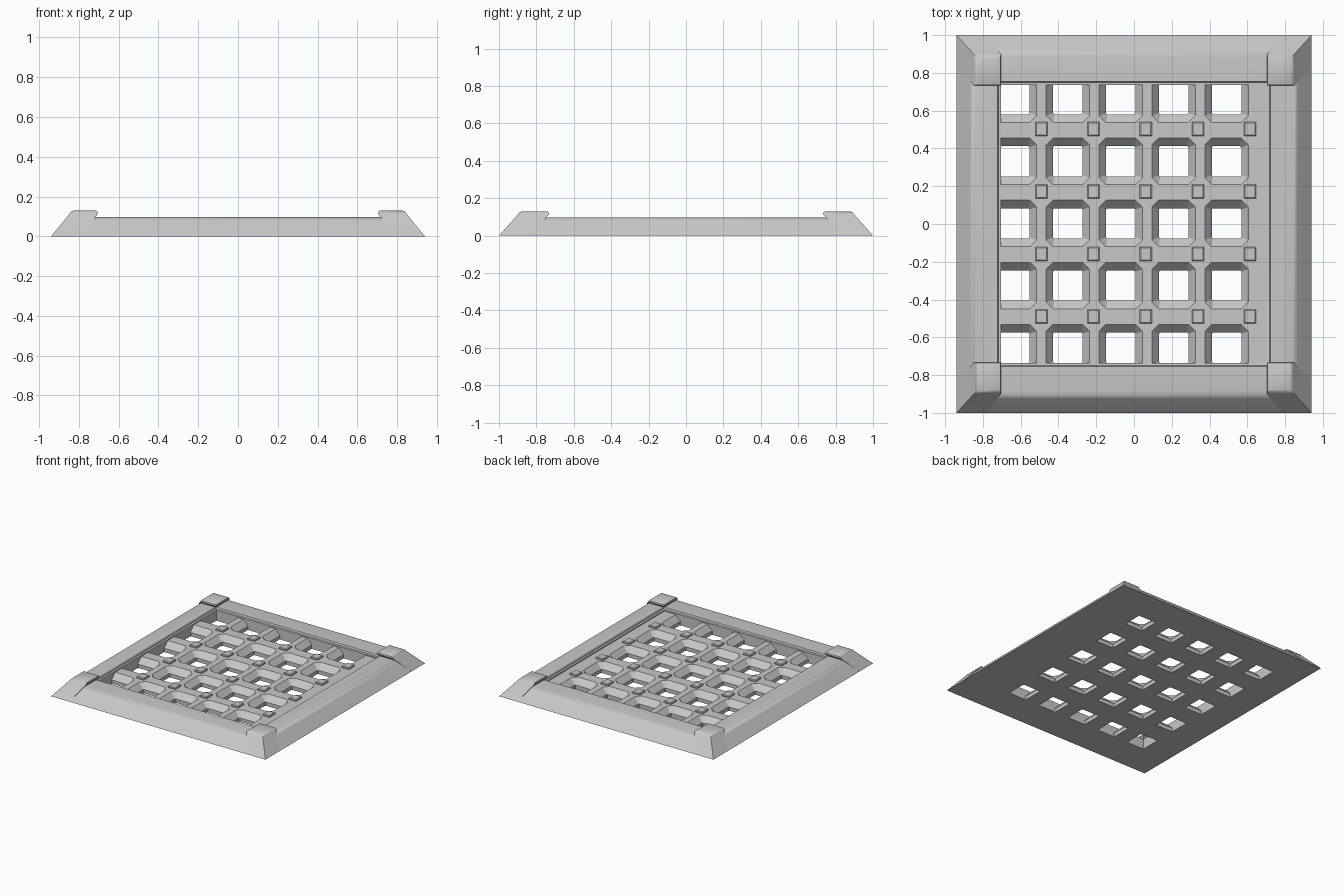
import bpy, bmesh

cube = bpy.data.objects.get("Cube")
if cube:
    bpy.data.objects.remove(cube, do_unlink=True)

# Single stone grey
grey = bpy.data.materials.new("stone_grey")
grey.use_nodes = True
colour = (0.58, 0.58, 0.58, 1)
grey.diffuse_color = colour
grey.node_tree.nodes["Principled BSDF"].inputs["Base Color"].default_value = colour


def ring(cx, cy, hx, hy, z, cut=0):
    """Rectangle outline, with cut corners when cut is above zero."""
    pts = []
    for sx, sy in ((1, 1), (-1, 1), (-1, -1), (1, -1)):
        if not cut:
            pts.append((cx + sx * hx, cy + sy * hy, z))
            continue
        a = (cx + sx * hx, cy + sy * (hy - cut), z)
        b = (cx + sx * (hx - cut), cy + sy * hy, z)
        pts += [a, b] if sx * sy > 0 else [b, a]
    return pts


def loft(bm, rings, closed=False):
    """Skin a stack of outlines, capped or joined into a loop."""
    loops = [[bm.verts.new(p) for p in r] for r in rings]
    n = len(loops[0])
    pairs = list(zip(loops, loops[1:]))
    if closed:
        pairs.append((loops[-1], loops[0]))
    else:
        bm.faces.new(loops[0])
        bm.faces.new(loops[-1])
    for a, b in pairs:
        for i in range(n):
            j = (i + 1) % n
            bm.faces.new((a[i], a[j], b[j], b[i]))


def finish(name, bm):
    bmesh.ops.recalc_face_normals(bm, faces=bm.faces)
    mesh = bpy.data.meshes.new(name)
    bm.to_mesh(mesh)
    bm.free()
    mesh.materials.append(grey)
    obj = bpy.data.objects.new(name, mesh)
    bpy.context.collection.objects.link(obj)
    return obj


def smooth(obj, angle=0.6):
    bpy.ops.object.select_all(action='DESELECT')
    obj.select_set(True)
    bpy.context.view_layer.objects.active = obj
    bpy.ops.object.shade_smooth_by_angle(angle=angle)


# Sloped outer frame with a small stepped inner lip
profile = [(0.705, 0.735, 0), (0.705, 0.735, 0.083), (0.718, 0.75, 0.085),
           (0.722, 0.755, 0.097), (0.835, 0.885, 0.098), (0.852, 0.905, 0.094),
           (0.868, 0.924, 0.08), (0.94, 1.0, 0)]
bm = bmesh.new()
loft(bm, [ring(0, 0, *p) for p in profile], closed=True)
smooth(finish("frame", bm))

# Raised corner blocks, flaring down to the frame corners
block = [(0.78, 0.94, 0.83, 1.0, 0), (0.704, 0.846, 0.732, 0.897, 0.115),
         (0.706, 0.838, 0.735, 0.889, 0.125), (0.715, 0.826, 0.743, 0.878, 0.13)]
for side, sx in (("left", 1), ("right", -1)):
    for end, sy in (("front", -1), ("back", 1)):
        bm = bmesh.new()
        loft(bm, [ring(sx * (x0 + x1) / 2, sy * (y0 + y1) / 2,
                       (x1 - x0) / 2, (y1 - y0) / 2, z)
                  for x0, x1, y0, y1, z in block])
        smooth(finish(f"{end}_{side}_corner_block", bm))

# Grate slab
bm = bmesh.new()
loft(bm, [ring(0, 0, 0.715, 0.75, 0), ring(0, 0, 0.715, 0.75, 0.075)])
grate = finish("grate", bm)

# Flared openings, five by five, cut from the slab
bm = bmesh.new()
for col in range(5):
    for row in range(5):
        cx, cy = -0.63 + 0.28 * col, -0.655 + 0.329 * row
        loft(bm, [ring(cx, cy, 0.078, 0.08, -0.02, 0.006),
                  ring(cx, cy, 0.078, 0.08, 0.03, 0.006),
                  ring(cx, cy, 0.115, 0.123, 0.075, 0.036),
                  ring(cx, cy, 0.115, 0.123, 0.1, 0.036)])
cutter = finish("opening_cutter", bm)
cutter.hide_render = True

cut = grate.modifiers.new("openings", 'BOOLEAN')
cut.operation = 'DIFFERENCE'
cut.solver = 'EXACT'
cut.object = cutter
smooth(grate, 0.3)
bpy.ops.object.modifier_apply(modifier=cut.name)
bpy.data.objects.remove(cutter, do_unlink=True)

# Small square studs where the bars cross
bm = bmesh.new()
for col in range(5):
    for row in range(4):
        cx, cy = -0.49 + 0.276 * col, -0.49 + 0.331 * row
        loft(bm, [ring(cx, cy, 0.032, 0.037, 0.06),
                  ring(cx, cy, 0.032, 0.037, 0.083),
                  ring(cx, cy, 0.026, 0.031, 0.088)])
finish("studs", bm)
